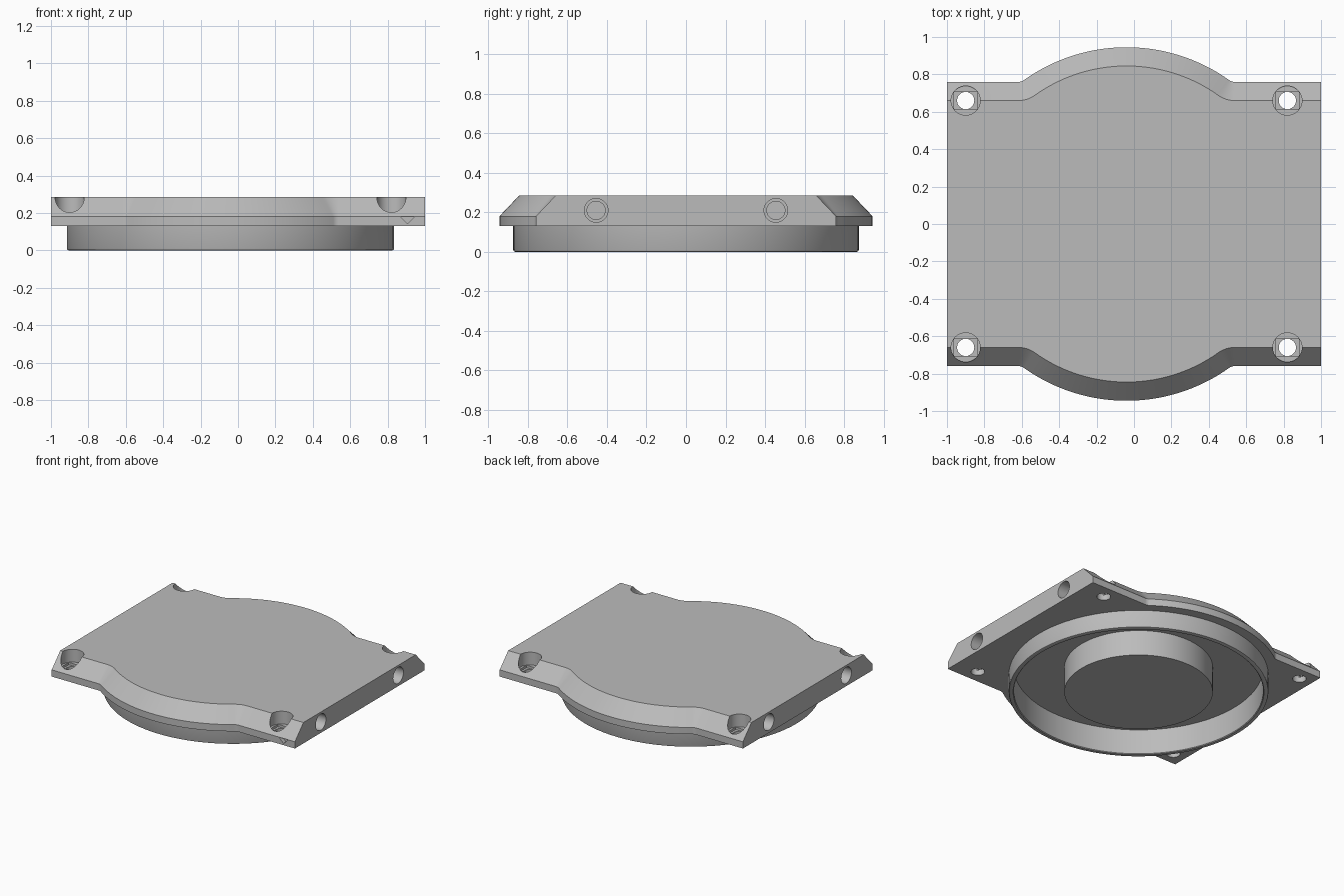
import bpy, bmesh
from math import sin, cos, pi, sqrt, atan2, radians
from mathutils import Matrix

if "Cube" in bpy.data.objects:
    bpy.data.objects.remove(bpy.data.objects["Cube"])

grey = bpy.data.materials.new("plain_grey")
grey.use_nodes = True
grey.diffuse_color = (0.5, 0.5, 0.5, 1)
grey.node_tree.nodes["Principled BSDF"].inputs["Base Color"].default_value = (0.5, 0.5, 0.5, 1)

CX = -0.04                      # centre line of ring and bulge
BOTTOM, EDGE, TOP = 0.13, 0.18, 0.285
CHAMFER = 0.1


def make(name, bm):
    bmesh.ops.recalc_face_normals(bm, faces=bm.faces)
    mesh = bpy.data.meshes.new(name)
    bm.to_mesh(mesh)
    bm.free()
    mesh.materials.append(grey)
    obj = bpy.data.objects.new(name, mesh)
    bpy.context.collection.objects.link(obj)
    return obj


def activate(obj):
    bpy.ops.object.select_all(action='DESELECT')
    obj.select_set(True)
    bpy.context.view_layer.objects.active = obj


def smooth(obj):
    activate(obj)
    bpy.ops.object.shade_smooth_by_angle(angle=radians(25))


def lathe(name, profile, matrix, steps=64, closed=False):
    """Spin (radius, height) points about the local z axis."""
    bm = bmesh.new()
    verts = [bm.verts.new((r, 0, z)) for r, z in profile]
    edges = [bm.edges.new(pair) for pair in zip(verts, verts[1:])]
    if closed:
        edges.append(bm.edges.new((verts[-1], verts[0])))
    bmesh.ops.spin(bm, geom=verts + edges, cent=(0, 0, 0), axis=(0, 0, 1),
                   angle=2 * pi, steps=steps, use_duplicate=False)
    bmesh.ops.remove_doubles(bm, verts=bm.verts, dist=1e-5)
    bmesh.ops.transform(bm, matrix=matrix, verts=bm.verts)
    return make(name, bm)


def prism(name, points, depth, matrix):
    """Extrude a flat outline along local z."""
    bm = bmesh.new()
    face = bm.faces.new([bm.verts.new((x, y, 0)) for x, y in points])
    out = bmesh.ops.extrude_face_region(bm, geom=[face])
    moved = [v for v in out["geom"] if isinstance(v, bmesh.types.BMVert)]
    bmesh.ops.translate(bm, verts=moved, vec=(0, 0, depth))
    bmesh.ops.transform(bm, matrix=matrix, verts=bm.verts)
    return make(name, bm)


def cut(obj, cutter):
    cutter.hide_render = True
    mod = obj.modifiers.new("cut", 'BOOLEAN')
    mod.operation, mod.solver, mod.object = 'DIFFERENCE', 'EXACT', cutter
    activate(obj)
    bpy.ops.object.modifier_apply(modifier=mod.name)
    bpy.data.objects.remove(cutter)


def outline(inset):
    """Plate outline: straight edges with a filleted round bulge front and back."""
    side, bulge, fillet = 0.76, 0.945, 0.05
    fy = side + fillet
    fx = sqrt((bulge + fillet) ** 2 - fy ** 2)
    a = atan2(fy, fx)
    r, f = bulge - inset, fillet + inset
    half = []
    for i in range(9):          # fillet
        t = -pi / 2 - (pi / 2 - a) * i / 8
        half.append((fx + f * cos(t), fy + f * sin(t)))
    for i in range(1, 21):      # bulge, up to the centre line
        t = a + (pi / 2 - a) * i / 20
        half.append((r * cos(t), r * sin(t)))
    back = half + [(-x, y) for x, y in reversed(half[:-1])]
    back = [(1, side - inset)] + [(x + CX, y) for x, y in back] + [(-1, side - inset)]
    return back + [(x, -y) for x, y in reversed(back)]


# Cover plate with chamfered front and back edges
bm = bmesh.new()
rings = [[bm.verts.new((x, y, z)) for x, y in outline(inset)]
         for z, inset in ((BOTTOM, 0), (EDGE, 0), (TOP, CHAMFER))]
bm.faces.new(rings[0])
bm.faces.new(rings[-1])
for lo, hi in zip(rings, rings[1:]):
    for i in range(len(lo)):
        j = (i + 1) % len(lo)
        bm.faces.new((lo[i], lo[j], hi[j], hi[i]))
plate = make("cover_plate", bm)

# Round recess underneath
centre = Matrix.Translation((CX, 0, 0))
cut(plate, lathe("recess_cutter", [(0, 0), (0.85, 0), (0.85, 0.19), (0, 0.19)], centre, 96))

# Counterbored screw holes with a shallow slot in each seat
bore = [(0, 0.1), (0.046, 0.1), (0.046, 0.19), (0.078, 0.19), (0.078, 0.4), (0, 0.4)]
slot = [(-0.062, -0.046), (0.062, -0.046), (0.062, 0.046), (-0.062, 0.046)]
for x in (-0.9, 0.82):
    for y in (-0.66, 0.66):
        cut(plate, lathe("screw_cutter", bore, Matrix.Translation((x, y, 0)), 40))
        cut(plate, prism("slot_cutter", slot, 0.1, Matrix.Translation((x, y, 0.172))))

# Stepped blind holes in both sides
step = [(0, -0.05), (0.06, -0.05), (0.06, 0.1), (0.046, 0.1), (0.046, 0.18), (0, 0.18)]
for s in (-1, 1):
    for y in (-0.455, 0.455):
        place = Matrix.Translation((s, y, 0.21)) @ Matrix.Rotation(-s * pi / 2, 4, 'Y')
        cut(plate, lathe("side_hole_cutter", step, place, 40))

# Small triangular notch in the front edge
notch = [(-0.037, 0), (0.037, 0), (0, -0.037)]
place = Matrix.Translation((0.907, -0.73, EDGE - 0.001)) @ Matrix.Rotation(pi / 2, 4, 'X')
cut(plate, prism("notch_cutter", notch, 0.1, place))
smooth(plate)

# Locating ring and central boss below the plate
smooth(lathe("locating_ring", [(0.84, 0.2), (0.84, 0.005), (0.845, 0), (0.865, 0),
                               (0.872, 0.003), (0.875, 0.01), (0.875, 0.2)],
             centre, 96, closed=True))
smooth(lathe("centre_boss", [(0, 0), (0.5, 0), (0.5, 0.2), (0, 0.2)], centre, 96))
